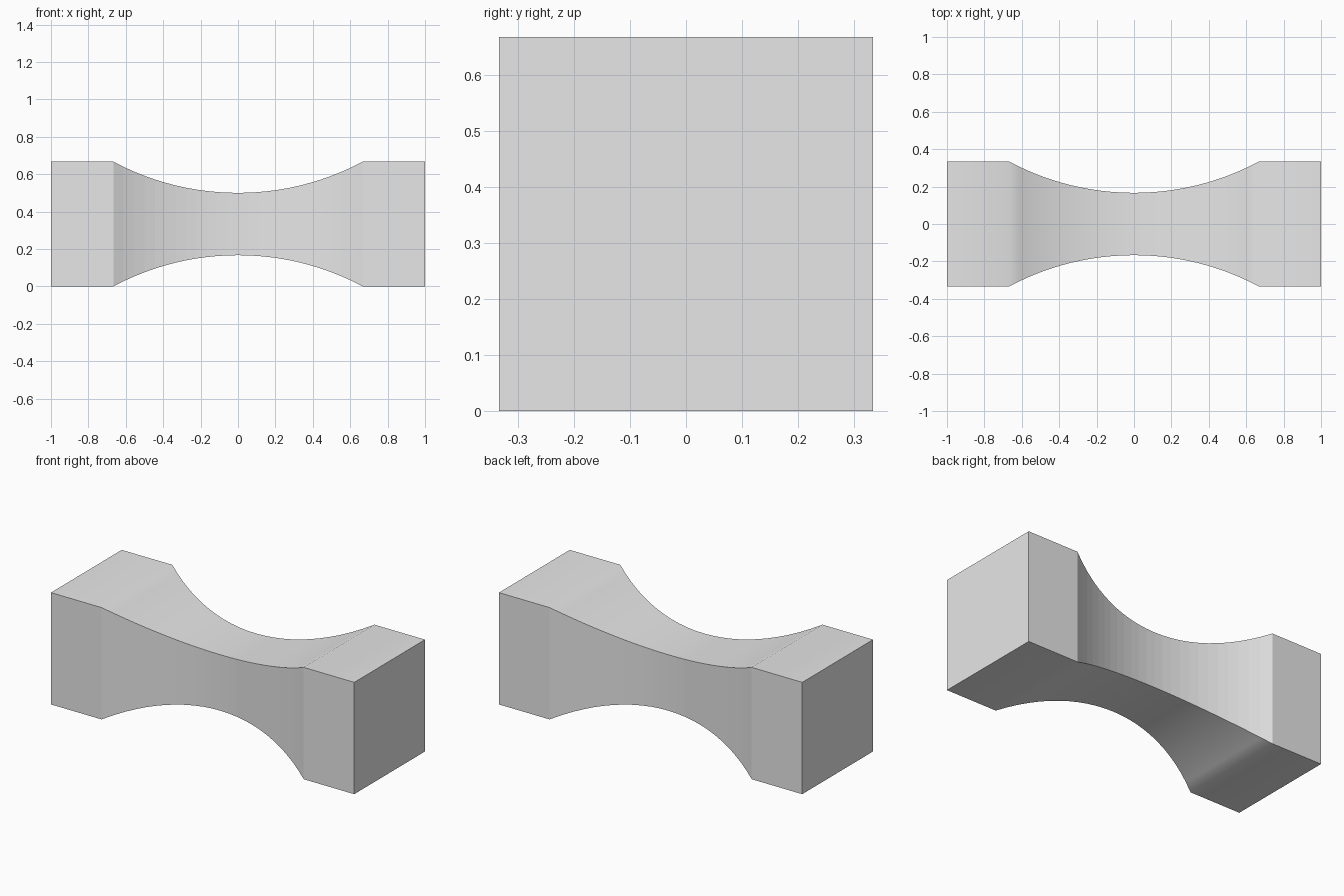
import bpy
import bmesh
from math import sqrt

if "Cube" in bpy.data.objects:
    bpy.data.objects.remove(bpy.data.objects["Cube"], do_unlink=True)

HALF = 1 / 3        # half width of the square ends
WAIST = 1 / 6       # half width at the middle
ARC = 2 / 3         # half length of the curved waist
STEPS = 24

grey = bpy.data.materials.new("plain grey")
grey.use_nodes = True
grey.diffuse_color = (0.8, 0.8, 0.8, 1)
grey.node_tree.nodes["Principled BSDF"].inputs["Base Color"].default_value = grey.diffuse_color


def half_width(x):
    """Circular hollow between the two square blocks."""
    if abs(x) >= ARC:
        return HALF
    sag = HALF - WAIST
    radius = (ARC ** 2 + sag ** 2) / (2 * sag)
    return WAIST + radius - sqrt(radius ** 2 - x ** 2)


# Square sections along the length
stations = [-1] + [ARC * (2 * i / STEPS - 1) for i in range(STEPS + 1)] + [1]
bm = bmesh.new()
rings = []
for x in stations:
    w = half_width(x)
    rings.append([bm.verts.new((x, sy * w, HALF + sz * w))
                  for sy, sz in ((-1, -1), (1, -1), (1, 1), (-1, 1))])

# Skin between the sections: top and bottom smooth, sides faceted
for a, b in zip(rings, rings[1:]):
    for k in range(4):
        n = (k + 1) % 4
        face = bm.faces.new((a[k], a[n], b[n], b[k]))
        face.smooth = k in (0, 2)

# Square end caps
bm.faces.new(rings[0])
bm.faces.new(rings[-1])
bmesh.ops.recalc_face_normals(bm, faces=bm.faces)

# Keep the long corners and the end borders crisp
for edge in bm.edges:
    edge.smooth = all(f.smooth for f in edge.link_faces) and edge.calc_face_angle() < 0.7

mesh = bpy.data.meshes.new("waisted_block")
bm.to_mesh(mesh)
bm.free()
mesh.materials.append(grey)
block = bpy.data.objects.new("waisted_block", mesh)
bpy.context.collection.objects.link(block)
